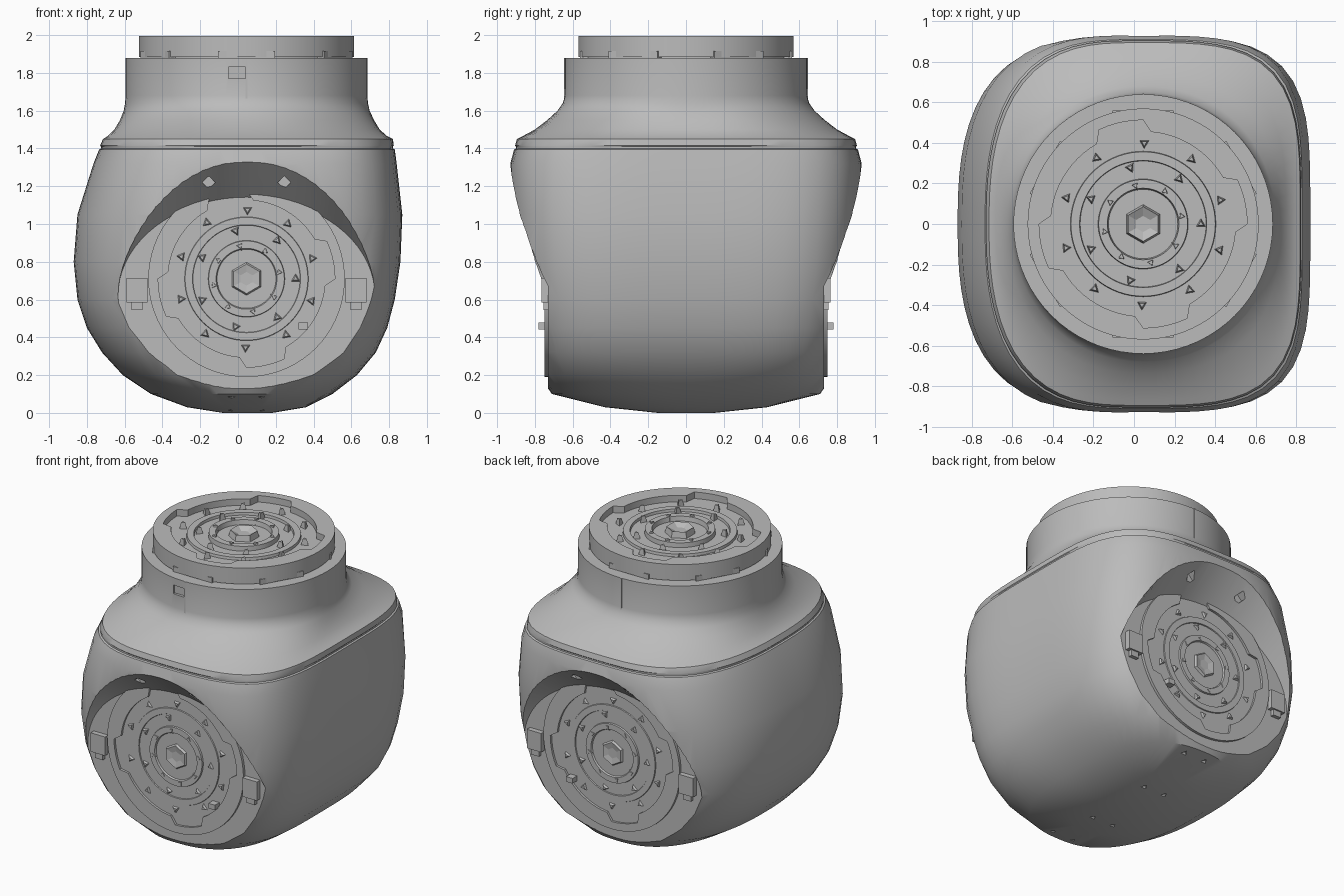
import bpy, bmesh, math
from math import sin, cos, pi, tau
from mathutils import Matrix

cube = bpy.data.objects.get("Cube")
if cube:
    bpy.data.objects.remove(cube)

AXIS = 0.045  # x of the neck and flange axes
SHADE = 0.5
grey = bpy.data.materials.new("plain grey")
grey.use_nodes = True
grey.diffuse_color = (SHADE, SHADE, SHADE, 1)
grey.node_tree.nodes["Principled BSDF"].inputs["Base Color"].default_value = grey.diffuse_color


def finish(bm, name, matrix=Matrix(), smooth=True):
    bm.transform(matrix)
    bmesh.ops.recalc_face_normals(bm, faces=bm.faces)
    mesh = bpy.data.meshes.new(name)
    bm.to_mesh(mesh)
    bm.free()
    mesh.materials.append(grey)
    obj = bpy.data.objects.new(name, mesh)
    bpy.context.collection.objects.link(obj)
    if smooth:
        shade(obj)
    return obj


def activate(obj):
    bpy.ops.object.select_all(action='DESELECT')
    obj.select_set(True)
    bpy.context.view_layer.objects.active = obj


def shade(obj):
    activate(obj)
    bpy.ops.object.shade_smooth_by_angle(angle=math.radians(32))


def loft(bm, rings):
    rows = [[bm.verts.new(p) for p in ring] for ring in rings]
    n = len(rows[0])
    for a, b in zip(rows, rows[1:]):
        for i in range(n):
            j = (i + 1) % n
            bm.faces.new((a[i], a[j], b[j], b[i]))
    bm.faces.new(rows[0])
    bm.faces.new(rows[-1])


def section(z, left, right, depth, power, n=72):
    # rounded-square outline at one height, squarer on the left (+x) corners
    mid, half = (left + right) / 2, (right - left) / 2
    pts = []
    for i in range(n):
        c, s = cos(tau * i / n), sin(tau * i / n)
        p = power + .5 * c * (power - 2)
        r = (abs(c) ** p + abs(s) ** p) ** (-1 / p)
        pts.append((mid + half * r * c, depth * r * s, z))
    return pts


def cut(target, cutter):
    cutter.hide_render = True
    mod = target.modifiers.new("cut", 'BOOLEAN')
    mod.operation, mod.solver, mod.object = 'DIFFERENCE', 'EXACT', cutter
    activate(target)
    bpy.ops.object.modifier_apply(modifier=mod.name)
    bpy.data.objects.remove(cutter)


def box(name, centre, size):
    bm = bmesh.new()
    bmesh.ops.create_cube(bm, size=1)
    return finish(bm, name, Matrix.Translation(centre) @ Matrix.Diagonal((*size, 1)), False)


# Housing: height, left, right, half depth, squareness
PROFILE = [
    (0, -.08, .18, .15, 2), (.03, -.27, .36, .43, 2.1), (.1, -.46, .5, .71, 2.5),
    (.2, -.61, .63, .78, 3.1), (.32, -.72, .73, .82, 3.4), (.45, -.8, .79, .85, 3.5),
    (.6, -.85, .83, .88, 3.5), (.8, -.87, .86, .91, 3.5), (1.05, -.85, .87, .93, 3.4),
    (1.32, -.765, .84, .93, 3.4), (1.395, -.735, .83, .91, 3.3), (1.4, -.725, .82, .9, 3.3),
    (1.41, -.725, .82, .9, 3.3), (1.415, -.73, .825, .905, 3.2), (1.45, -.715, .82, .895, 3.2),
    (1.465, -.69, .79, .865, 3.1), (1.5, -.655, .75, .8, 2.8), (1.55, -.625, .72, .735, 2.4),
    (1.6, -.605, .697, .68, 2.1), (1.64, -.598, .688, .652, 2), (1.68, -.595, .685, .641, 2),
    (1.88, -.595, .685, .64, 2)]
bm = bmesh.new()
loft(bm, [section(*row) for row in PROFILE])
housing = finish(bm, "housing", smooth=False)

# Scoops that leave a flat seat on the front and back, widening only upwards
for side in (-1, 1):
    bm = bmesh.new()
    loft(bm, [[(AXIS + .68 * cos(tau * i / 72), side * y, .62 + high * sin(tau * i / 72))
               for i in range(72)] for y, high in ((.73, .52), (1.13, .9))])
    cut(housing, finish(bm, "scoop_cutter", smooth=False))

# Small screw pits around the housing
bm = bmesh.new()
for side in (-1, 1):
    for dx in (-.2, .2):
        spot = Matrix.Translation((AXIS + dx, side * .85, 1.22)) @ Matrix.Rotation(pi / 2, 4, 'X')
        bmesh.ops.create_cone(bm, cap_ends=True, segments=4, radius1=.035, radius2=.035,
                              depth=.06, matrix=spot)
    for dx in (-.08, .08):
        for y in (.25, .64):
            spot = Matrix.Translation((AXIS + dx, side * y, .04))
            bmesh.ops.create_cone(bm, cap_ends=True, segments=3, radius1=.022, radius2=.022,
                                  depth=.12, matrix=spot)
cut(housing, finish(bm, "pit_cutter", smooth=False))
cut(housing, box("latch_cutter", (-.005, -.64, 1.8), (.09, .04, .06)))
shade(housing)


def mount(name, place, radius, rim, depth):
    # Round flange with a toothed recess, concentric steps and a central hub
    n = 72
    steps = [(.95, -rim), (.95, -rim + .01), (1, -rim + .01), (1, 0), ("lip", 0), ("lip", -depth),
             (.63, -depth), (.625, -depth * .6), (.55, -depth * .6), (.545, -depth),
             (.39, -depth), (.385, -depth * .3), (.31, -depth * .3), (.3, -depth)]
    rings = []
    for r, z in steps:
        ring = []
        for i in range(n):
            rr = (.9 if i // 6 % 3 == 0 else .8) if r == "lip" else r
            ring.append((rr * radius * cos(tau * i / n), rr * radius * sin(tau * i / n), z))
        rings.append(ring)
    bm = bmesh.new()
    loft(bm, rings)
    finish(bm, name + "_flange", place)

    bm = bmesh.new()
    bmesh.ops.create_cone(bm, cap_ends=True, segments=6, radius1=radius * .17,
                          radius2=radius * .15, depth=depth,
                          matrix=Matrix.Translation((0, 0, -depth * .6)))
    hub = max(bm.faces, key=lambda f: f.calc_center_median().z)
    bmesh.ops.inset_region(bm, faces=[hub], thickness=radius * .08)
    bmesh.ops.translate(bm, verts=hub.verts, vec=(0, 0, -depth * .5))
    # wedge-shaped pins in three circles
    for count, r, turn in ((8, .34, .2), (7, .5, 0), (10, .7, .3)):
        for k in range(count):
            a = tau * k / count + turn
            spot = Matrix.Translation((r * radius * cos(a), r * radius * sin(a), -depth * .6))
            bmesh.ops.create_cone(bm, cap_ends=True, segments=3, radius1=.028, radius2=.015,
                                  depth=depth, matrix=spot @ Matrix.Rotation(a * 2, 4, 'Z'))
    finish(bm, name + "_hub_and_pins", place, False)


mount("top", Matrix.Translation((AXIS, 0, 1.995)), .57, .12, .045)
upright = Matrix.Rotation(pi / 2, 4, 'X')
mount("front", Matrix.Translation((AXIS, -.748, .71)) @ upright, .52, .04, .016)
mount("back", Matrix.Translation((AXIS, .748, .71)) @ Matrix.Rotation(pi, 4, 'Z') @ upright,
      .52, .04, .016)

# Spacer blocks under the top flange
bm = bmesh.new()
for k in range(6):
    spot = Matrix.Rotation(tau * k / 6 + pi / 6, 4, 'Z') @ Matrix.Translation((.535, 0, 1.895))
    bmesh.ops.create_cube(bm, size=1, matrix=spot @ Matrix.Diagonal((.05, .3, .04, 1)))
finish(bm, "top_spacers", Matrix.Translation((AXIS, 0, 0)), False)

# Side lugs, tabs and the seam on the front and back
for side, label in ((-1, "front"), (1, "back")):
    for dx, hand in ((-.58, "right"), (.58, "left")):
        lug = f"{label}_{hand}_lug"
        box(lug, (AXIS + dx, side * .74, .65), (.11, .05, .13))
        box(lug + "_clip", (AXIS + dx, side * .74, .57), (.06, .03, .05))
    box(label + "_tab", (AXIS + .3, side * .755, .46), (.05, .05, .035))
    box(label + "_seam", (AXIS, side * .64, 1.77), (.008, .01, .22))
